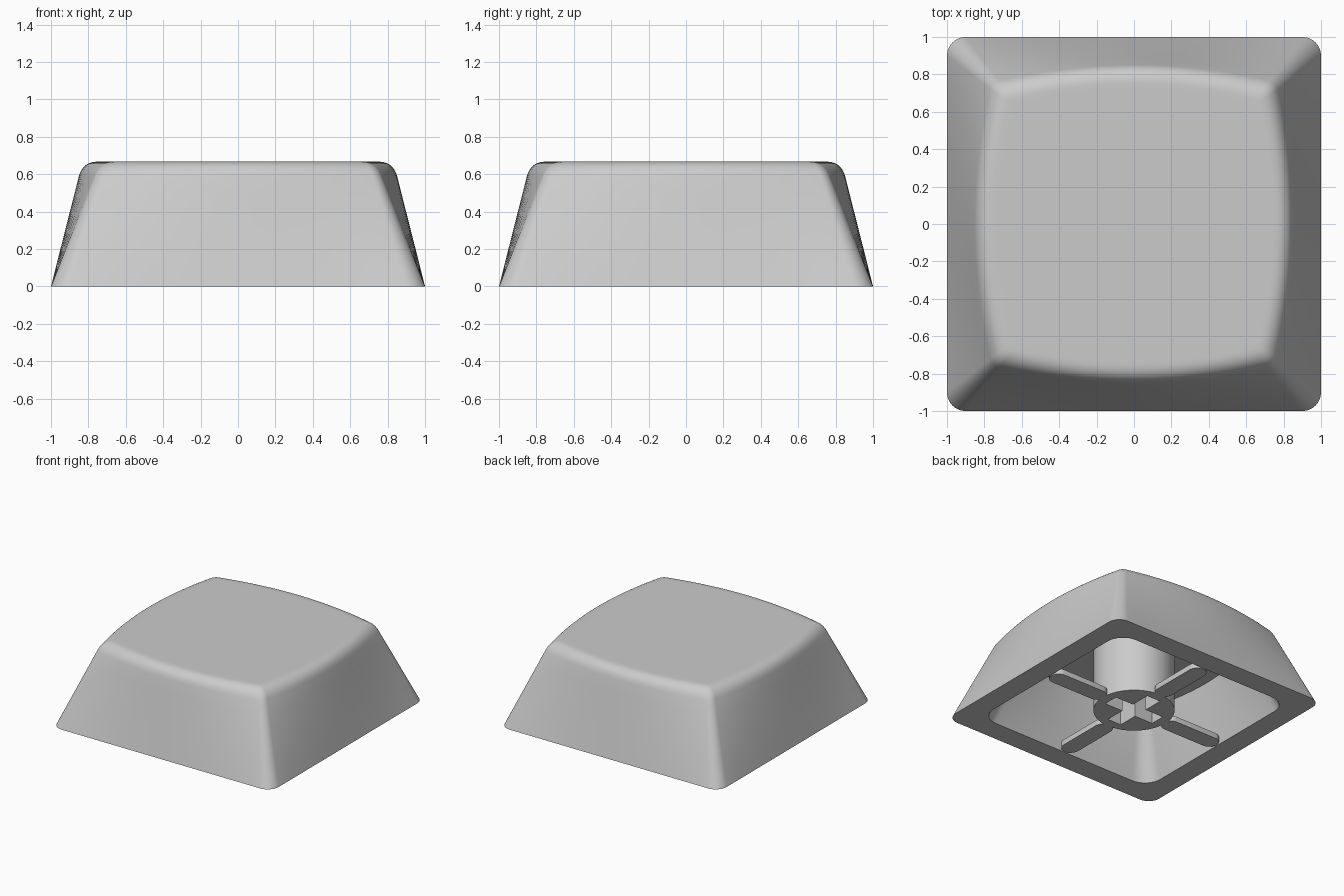
import bpy, bmesh
from math import sin, cos, pi, atan
from mathutils import Vector, Matrix

cube = bpy.data.objects.get("Cube")
if cube:
    bpy.data.objects.remove(cube)

GREY = (0.6, 0.6, 0.6, 1)
plastic = bpy.data.materials.new("light grey plastic")
plastic.use_nodes = True
plastic.diffuse_color = GREY
plastic.node_tree.nodes["Principled BSDF"].inputs["Base Color"].default_value = GREY

HEIGHT, FILLET, CEILING = 0.667, 0.08, 0.5


def finish(bm, name):
    """Turn a bmesh into a smooth-shaded object with sharp creases."""
    bmesh.ops.recalc_face_normals(bm, faces=bm.faces)
    mesh = bpy.data.meshes.new(name)
    bm.to_mesh(mesh)
    bm.free()
    mesh.materials.append(plastic)
    ob = bpy.data.objects.new(name, mesh)
    bpy.context.collection.objects.link(ob)
    bpy.ops.object.select_all(action='DESELECT')
    ob.select_set(True)
    bpy.context.view_layer.objects.active = ob
    bpy.ops.object.shade_smooth_by_angle(angle=pi / 6)
    return ob


def outline(mid, corner, radius, z, side=16, arc=8):
    """Square ring with bowed sides and rounded corners."""
    tilt = atan(2 * (mid - corner) / corner)
    q = corner - radius
    ex, ey = q + radius * cos(tilt), q + radius * sin(tilt)
    quarter = []
    for i in range(side + 1):
        u = 2 * i / side - 1
        quarter.append(Vector((mid - (mid - ex) * u * u, ey * u, z)))
    for j in range(1, arc):
        a = tilt + (pi / 2 - 2 * tilt) * j / arc
        quarter.append(Vector((q + radius * cos(a), q + radius * sin(a), z)))
    return [Matrix.Rotation(k * pi / 2, 3, 'Z') @ p for k in range(4) for p in quarter]


def blend(a, b, t):
    return [p.lerp(q, t) for p, q in zip(a, b)]


# Cap shell: cavity, rim, tapered walls, rounded shoulder and flat top
cavity_top = outline(0.71, 0.63, 0.1, CEILING)
cavity_rim = outline(0.82, 0.82, 0.15, 0)
base = outline(1, 1, 0.1, 0)
edge = outline(0.831, 0.74, 0.06, HEIGHT)
top = outline(0.831 - FILLET, 0.74 - FILLET * 0.9, 0.025, HEIGHT)
wall_end = 1 - FILLET / HEIGHT
shoulder = blend(base, edge, wall_end)

rings = [cavity_top, blend(cavity_top, cavity_rim, 0.5), cavity_rim]
rings += [blend(base, edge, wall_end * i / 6) for i in range(6)]
for i in range(9):
    t = i / 8
    rings.append(blend(blend(shoulder, edge, t), blend(edge, top, t), t))
rings.append([Vector((p.x * 0.97, p.y * 0.97, p.z)) for p in top])

bm = bmesh.new()
loops = [[bm.verts.new(p) for p in ring] for ring in rings]
n = len(base)
for a, b in zip(loops, loops[1:]):
    for i in range(n):
        j = (i + 1) % n
        bm.faces.new((a[i], a[j], b[j], b[i]))
bm.faces.new(loops[0])
bm.faces.new(loops[-1])
finish(bm, "cap_shell")


def prism(name, contours, z0, z1):
    """Extrude one closed contour, or one with holes, upwards."""
    bm = bmesh.new()
    edges = []
    for pts in contours:
        vs = [bm.verts.new((x, y, z0)) for x, y in pts]
        edges += [bm.edges.new((vs[i - 1], vs[i])) for i in range(len(vs))]
    bmesh.ops.triangle_fill(bm, edges=edges, use_beauty=True, normal=(0, 0, -1))
    new = bmesh.ops.extrude_face_region(bm, geom=bm.faces[:], use_keep_orig=True)
    moved = [v for v in new["geom"] if isinstance(v, bmesh.types.BMVert)]
    bmesh.ops.translate(bm, verts=moved, vec=(0, 0, z1 - z0))
    return finish(bm, name)


# Round stem with a cross-shaped socket
STEM_R, ARM, HALF = 0.306, 0.23, 0.062
circle = [(STEM_R * cos(2 * pi * i / 64), STEM_R * sin(2 * pi * i / 64)) for i in range(64)]
cross = []
for k in range(4):
    turn = Matrix.Rotation(k * pi / 2, 2)
    for p in ((ARM, -HALF), (ARM, HALF), (HALF, HALF)):
        cross.append(tuple(turn @ Vector(p)))
prism("stem", [circle, cross], 0, CEILING + 0.005)

# Four thin round-ended ribs between the stem and the walls
RIB_W, INNER, OUTER = 0.072, 0.36, 0.74
rib = []
for centre, start in ((OUTER, -pi / 2), (INNER, pi / 2)):
    for i in range(13):
        a = start + pi * i / 12
        rib.append((centre + RIB_W * cos(a), RIB_W * sin(a)))
for k, side in enumerate(("left", "back", "right", "front")):
    ob = prism(side + "_rib", [rib], 0, 0.045)
    ob.rotation_euler.z = k * pi / 2
